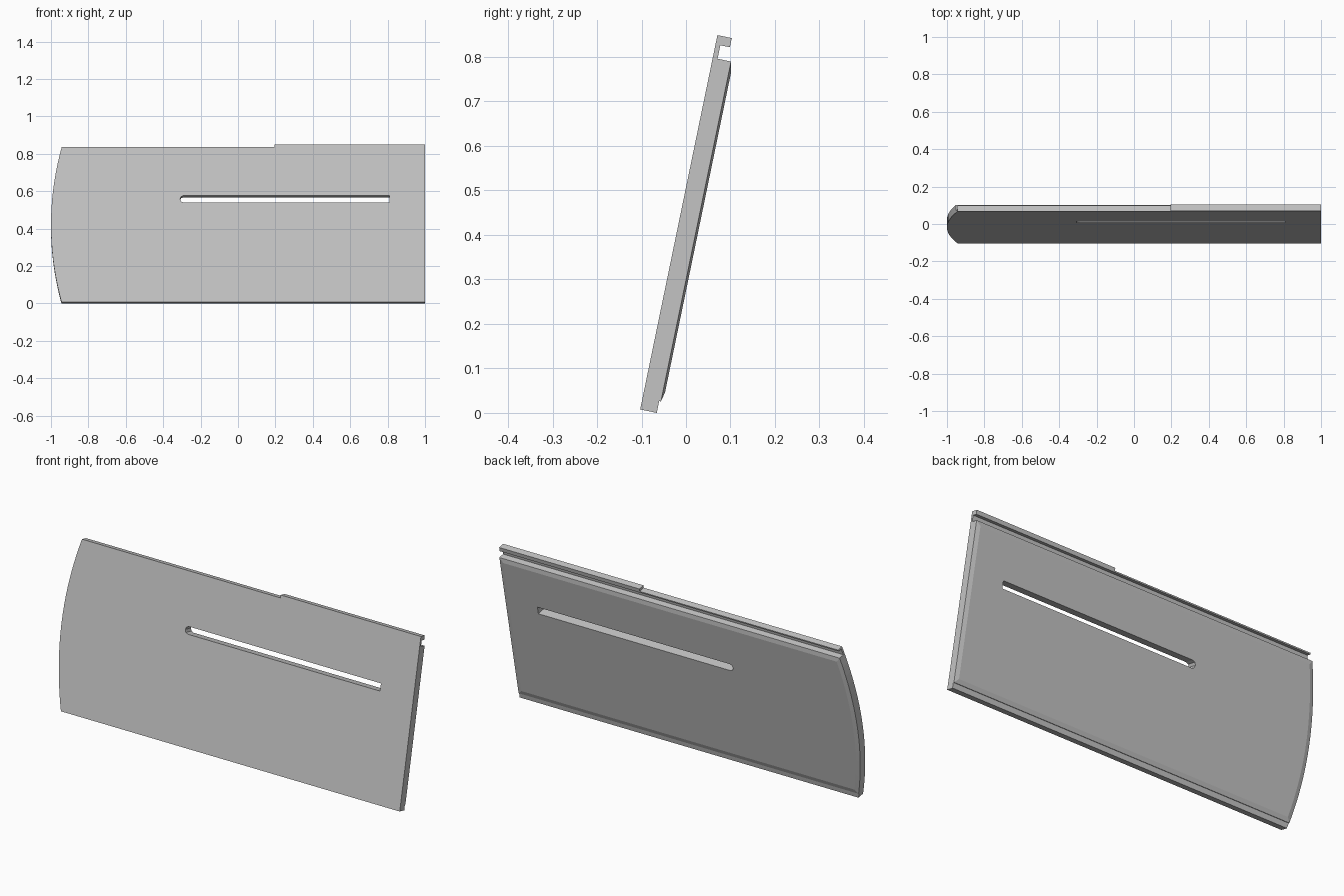
import bpy
import bmesh
import math
from mathutils import Vector

cube = bpy.data.objects.get("Cube")
if cube:
    bpy.data.objects.remove(cube, do_unlink=True)

grey = bpy.data.materials.new("plain grey")
grey.use_nodes = True
colour = (0.55, 0.55, 0.55, 1)
grey.diffuse_color = colour
grey.node_tree.nodes["Principled BSDF"].inputs["Base Color"].default_value = colour

# The panel leans back: "up" runs along its face, "depth" runs through it
TILT = math.radians(11.66)
UP = Vector((0, math.sin(TILT), math.cos(TILT)))
DEPTH = Vector((0, math.cos(TILT), -math.sin(TILT)))
ORIGIN = Vector((0, -0.103, 0.0077))


def bowed_end(v):
    """x of the curved end at height v along the face."""
    return -1 + 0.056 * ((v - 0.42) / 0.42) ** 2


def outline(v0, v1, steps, inset=0.0):
    """Closed outline: straight end at x = 1, bowed end on the other side."""
    v0, v1 = v0 + inset, v1 - inset
    heights = [v1 + (v0 - v1) * i / steps for i in range(steps + 1)]
    return [(1 - inset, v0), (1 - inset, v1)] + [(bowed_end(v) + inset, v) for v in heights]


def loft(name, layers):
    """Solid through matching outlines, each at its own depth."""
    bm = bmesh.new()
    rings = [[bm.verts.new(ORIGIN + Vector((x, 0, 0)) + UP * v + DEPTH * d)
              for x, v in points] for points, d in layers]
    bm.faces.new(rings[0])
    bm.faces.new(rings[-1])
    for a, b in zip(rings, rings[1:]):
        for i in range(len(a)):
            j = (i + 1) % len(a)
            bm.faces.new((a[i], a[j], b[j], b[i]))
    bmesh.ops.recalc_face_normals(bm, faces=bm.faces)
    mesh = bpy.data.meshes.new(name)
    bm.to_mesh(mesh)
    bm.free()
    mesh.materials.append(grey)
    obj = bpy.data.objects.new(name, mesh)
    bpy.context.collection.objects.link(obj)
    return obj


def slab(name, points, depth):
    return loft(name, [(points, 0), (points, depth)])


# Main panel with a shallow chamfer around its back
BODY = (0.027, 0.807, 16)
panel = loft("panel", [(outline(*BODY), 0), (outline(*BODY), 0.042),
                       (outline(*BODY, inset=0.022), 0.047)])

# Long slot: square at one end, faceted round at the other
mid, half = 0.562, 0.019
slot = [(0.81, mid - half), (0.81, mid + half)]
for i in range(5):
    a = math.pi / 2 + math.pi * i / 4
    slot.append((-0.291 + half * math.cos(a), mid + half * math.sin(a)))
cutter = loft("slot_cutter", [(slot, -0.05), (slot, 0.1)])
cutter.hide_render = True
cut = panel.modifiers.new("slot", "BOOLEAN")
cut.operation = "DIFFERENCE"
cut.solver = "EXACT"
cut.object = cutter
bpy.context.view_layer.objects.active = panel
bpy.ops.object.modifier_apply(modifier="slot")
bpy.data.objects.remove(cutter, do_unlink=True)

# Bottom tongue, thinner than the panel
slab("bottom_tongue", outline(0, 0.027, 1), 0.038)

# Top groove wall and the lip that hooks over it
slab("groove_wall", outline(0.807, 0.838, 1), 0.011)
slab("top_lip", outline(0.838, 0.845, 1), 0.033)

# Raised section of the lip
slab("raised_lip", [(0.195, 0.845), (1, 0.845), (1, 0.859), (0.195, 0.859)], 0.033)
